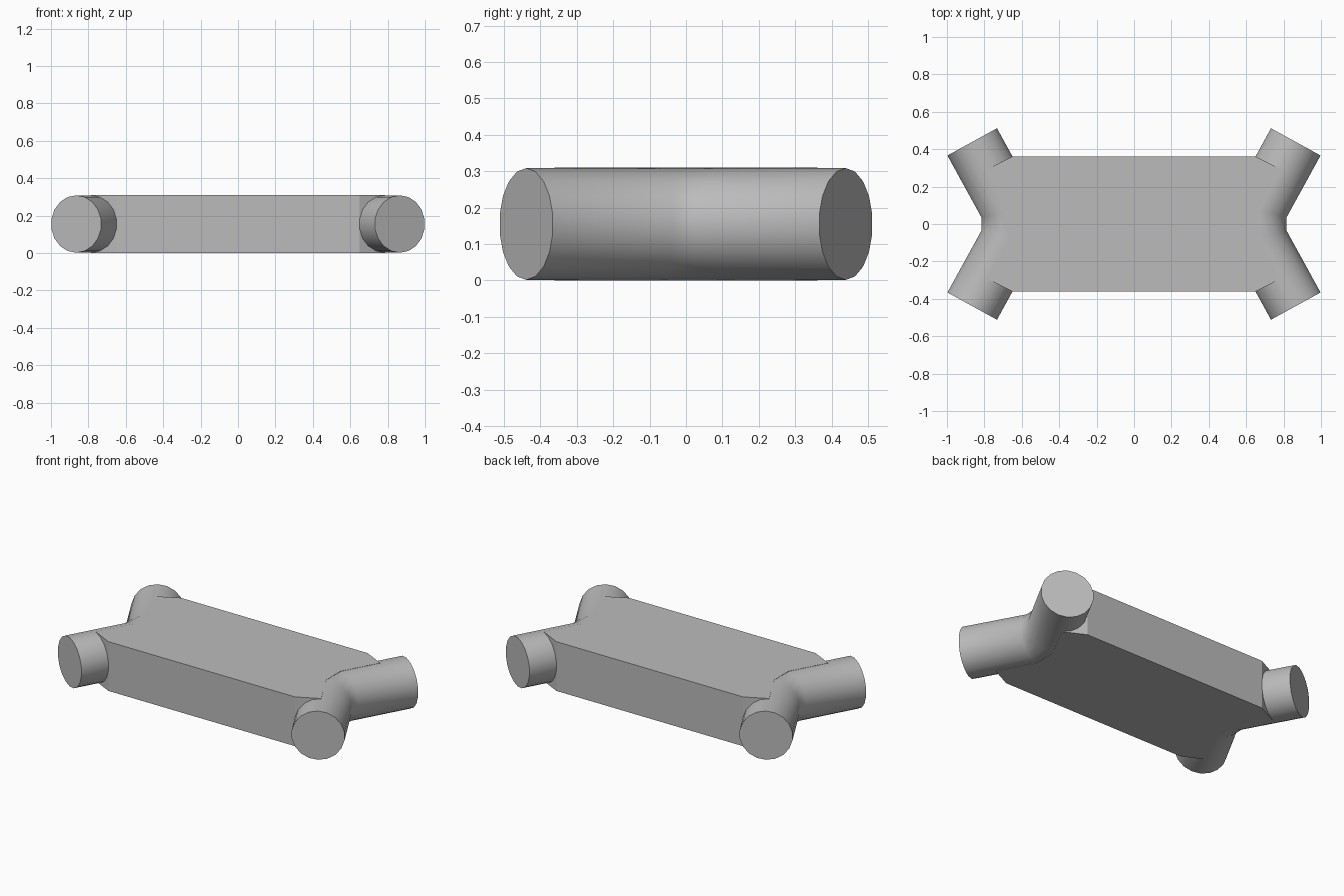
import bpy
import bmesh
import math
from mathutils import Vector

if "Cube" in bpy.data.objects:
    bpy.data.objects.remove(bpy.data.objects["Cube"], do_unlink=True)

RADIUS = 0.1535
MID_Z = 0.155
SIDES = 18
TIP = (0.865, 0.439)      # centre of a tube opening
BEND = (0.664, 0.073)     # where the tube axis turns

grey = bpy.data.materials.new("plain grey")
grey.use_nodes = True
colour = (0.5, 0.5, 0.5, 1)
grey.diffuse_color = colour
grey.node_tree.nodes["Principled BSDF"].inputs["Base Color"].default_value = colour


def finish(name, bm):
    bmesh.ops.recalc_face_normals(bm, faces=bm.faces)
    mesh = bpy.data.meshes.new(name)
    bm.to_mesh(mesh)
    bm.free()
    mesh.materials.append(grey)
    obj = bpy.data.objects.new(name, mesh)
    bpy.context.collection.objects.link(obj)
    return obj


def bent_tube(name, side):
    """Closed tube swept along the bent axis, with mitred joints."""
    path = [Vector((side * x, y, MID_Z)) for x, y in
            (TIP, BEND, (BEND[0], -BEND[1]), (TIP[0], -TIP[1]))]
    bm = bmesh.new()
    rings = []
    for i, point in enumerate(path):
        before = (point - path[i - 1]).normalized() if i else None
        after = (path[i + 1] - point).normalized() if i + 1 < len(path) else None
        before, after = before or after, after or before
        along = (before + after).normalized()
        across = along.cross(Vector((0, 0, 1))) / along.dot(before)
        ring = []
        for k in range(SIDES):
            a = math.pi / 2 + math.tau * k / SIDES
            offset = across * math.cos(a) + Vector((0, 0, math.sin(a)))
            ring.append(bm.verts.new(point + RADIUS * offset))
        rings.append(ring)
    for r, s in zip(rings, rings[1:]):
        for k in range(SIDES):
            n = (k + 1) % SIDES
            bm.faces.new((r[k], r[n], s[n], s[k]))
    bm.faces.new(rings[0])
    bm.faces.new(rings[-1])
    obj = finish(name, bm)
    bpy.ops.object.select_all(action="DESELECT")
    obj.select_set(True)
    bpy.context.view_layer.objects.active = obj
    bpy.ops.object.shade_smooth_by_angle(angle=math.radians(35))


# Flat slab whose ends run into the axes of the tubes
quarter = [(0.65, 0.361), (0.785, 0.293), BEND]
half = quarter + [(x, -y) for x, y in reversed(quarter)]
outline = half + [(-x, -y) for x, y in half]
bm = bmesh.new()
base = bm.faces.new([bm.verts.new((x, y, 0)) for x, y in outline])
top = bmesh.ops.extrude_face_region(bm, geom=[base])["geom"]
bmesh.ops.translate(bm, vec=(0, 0, 2 * MID_Z),
                    verts=[v for v in top if isinstance(v, bmesh.types.BMVert)])
finish("slab", bm)

# Bent tubes at both ends
bent_tube("left_tube", 1)
bent_tube("right_tube", -1)
